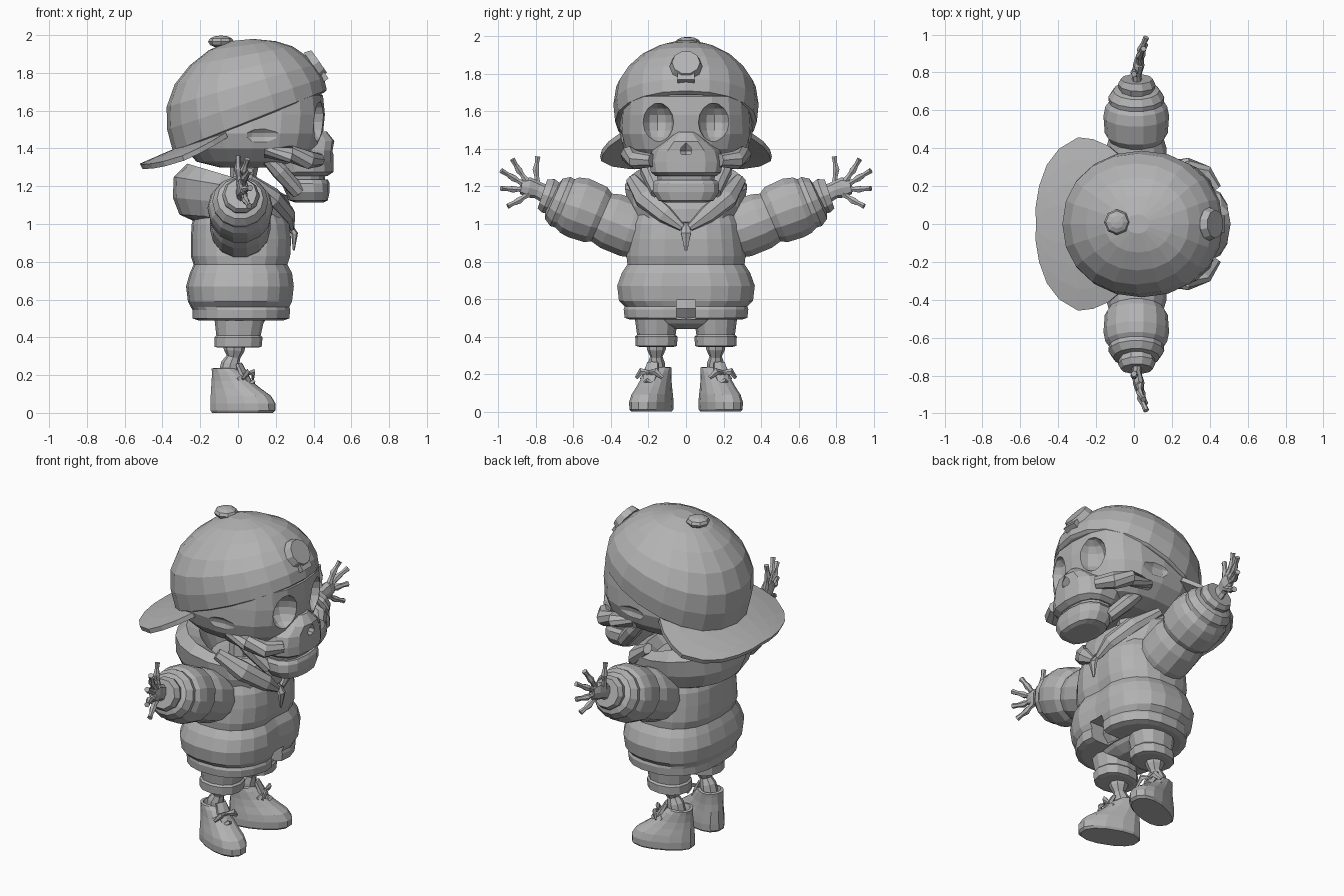
import bpy, bmesh, math
from mathutils import Vector, Matrix

grey = bpy.data.materials.new("plain_grey")
grey.diffuse_color = (0.45, 0.45, 0.45, 1)


def make(name, bm, mat=None):
    if mat is not None:
        bmesh.ops.transform(bm, matrix=mat, verts=bm.verts)
    bmesh.ops.recalc_face_normals(bm, faces=bm.faces)
    me = bpy.data.meshes.new(name)
    bm.to_mesh(me)
    bm.free()
    me.materials.append(grey)
    ob = bpy.data.objects.new(name, me)
    bpy.context.collection.objects.link(ob)
    return ob


def skin(rings):
    """Closed body through equal-sized rings of points."""
    bm = bmesh.new()
    loops = [[bm.verts.new(p) for p in r] for r in rings]
    n = len(loops[0])
    for a, b in zip(loops, loops[1:]):
        for i in range(n):
            j = (i + 1) % n
            bm.faces.new((a[i], a[j], b[j], b[i]))
    bm.faces.new(loops[0][::-1])
    bm.faces.new(loops[-1])
    return bm


def stack(name, levels, n=18, power=2.0, mat=None, seam=0.0):
    """Body from levels (back x, back z, front x, front z, half width)."""
    rings = []
    for xl, zl, xr, zr, w in levels:
        ring = []
        for i in range(n):
            a = 2 * math.pi * i / n
            c, s = [math.copysign(abs(t) ** (2 / power), t) for t in (math.cos(a), math.sin(a))]
            x = (xl + xr) / 2 + (xr - xl) / 2 * c - (seam if i == 0 else 0)
            ring.append((x, w * s, (zl + zr) / 2 + (zr - zl) / 2 * c))
        rings.append(ring)
    return make(name, skin(rings), mat)


def flat(levels):
    return [(xl, z, xr, z, w) for z, xl, xr, w in levels]


def tube(name, pts, radii, n=8, squash=1.0, mat=None):
    """Body along a path; squash scales the x radius."""
    pts = [Vector(p) for p in pts]
    rings = []
    for k, p in enumerate(pts):
        t = (pts[min(k + 1, len(pts) - 1)] - pts[max(k - 1, 0)]).normalized()
        u = (Vector((1, 0, 0)) - t * t.x).normalized()
        v = t.cross(u)
        r = radii[k]
        rings.append([p + u * r * squash * math.cos(2 * math.pi * i / n)
                      + v * r * math.sin(2 * math.pi * i / n) for i in range(n)])
    return make(name, skin(rings), mat)


def ball(name, loc, size, u=12, v=8):
    bm = bmesh.new()
    bmesh.ops.create_uvsphere(bm, u_segments=u, v_segments=v, radius=1)
    return make(name, bm, Matrix.Translation(loc) @ Matrix.Diagonal((*size, 1)))


def box(name, loc, size, rot=Matrix()):
    bm = bmesh.new()
    bmesh.ops.create_cube(bm, size=1)
    return make(name, bm, Matrix.Translation(loc) @ rot @ Matrix.Diagonal((*size, 1)))


def carve(targets, cutters):
    for ob in targets:
        bpy.context.view_layer.objects.active = ob
        for c in cutters:
            m = ob.modifiers.new("cut", 'BOOLEAN')
            m.operation, m.solver, m.object = 'DIFFERENCE', 'EXACT', c
            bpy.ops.object.modifier_apply(modifier=m.name)
    for c in cutters:
        bpy.data.objects.remove(c)


MIRROR = {1: Matrix(), -1: Matrix.Diagonal((1, -1, 1, 1))}

# Skull and upper jaw, with sockets, temples and nose carved out
skull = stack("skull", flat([
    (1.30, -.10, .26, .17), (1.33, -.22, .36, .26), (1.40, -.28, .425, .33),
    (1.48, -.31, .45, .355), (1.58, -.31, .46, .35), (1.68, -.29, .45, .34),
    (1.78, -.2, .32, .25)]), 20, 2.6)
upper_jaw = stack("upper_jaw", flat([
    (1.255, .22, .475, .165), (1.275, .2, .505, .19), (1.33, .18, .505, .2),
    (1.39, .18, .505, .185), (1.44, .2, .51, .12), (1.49, .25, .47, .06)]), 14, 2.6)
cutters = []
for s in (1, -1):
    cutters.append(ball("socket_cutter", (.46, .152 * s, 1.54), (.12, .088, .108)))
    cutters.append(ball("temple_cutter", (.14, .40 * s, 1.46), (.14, .075, .06)))
cutters.append(tube("nose_cutter", [(.48, 0, 1.37), (.48, 0, 1.39), (.48, 0, 1.47)],
                    [.028, .036, .004], 6, 1.6))
carve([skull, upper_jaw], cutters)

# Cheekbones, teeth and lower jaw
for s in (1, -1):
    tube("cheekbone", [(.14, .30, 1.38), (.28, .305, 1.37), (.37, .265, 1.34), (.43, .18, 1.34)],
         [.03, .045, .05, .035], 8, mat=MIRROR[s])
    tube("jaw_hinge", [(.14, .22, 1.36), (.22, .20, 1.28), (.32, .15, 1.17)],
         [.03, .045, .04], 8, mat=MIRROR[s])
stack("teeth", flat([(1.21, .24, .455, .15), (1.27, .24, .465, .16)]), 14, 2.6)
stack("lower_jaw", flat([
    (1.115, .30, .455, .11), (1.125, .27, .475, .15), (1.17, .25, .485, .18),
    (1.215, .23, .485, .18), (1.235, .23, .475, .165)]), 14, 2.6)
tube("neck", [(.02, 0, 1.0), (.02, 0, 1.2), (.04, 0, 1.36)], [.08, .065, .08], 8)

# Backwards cap: crown, button, badge and brim
stack("cap_crown", [
    (-.33, 1.385, .455, 1.695, .365), (-.345, 1.385, .47, 1.71, .378),
    (-.375, 1.50, .455, 1.775, .387), (-.378, 1.62, .41, 1.845, .372),
    (-.335, 1.74, .355, 1.895, .32), (-.255, 1.84, .29, 1.94, .245),
    (-.155, 1.92, .2, 1.968, .15), (-.04, 1.968, .08, 1.98, .05)], 20, 2.1)
ball("cap_button", (-.09, .01, 1.965), (.068, .068, .033), 8, 6)
tilt = Matrix.Rotation(math.radians(55), 4, 'Y')
bm = bmesh.new()
bmesh.ops.create_cone(bm, cap_ends=True, segments=10, radius1=.088, radius2=.075, depth=.04)
make("cap_badge", bm, Matrix.Translation((.413, 0, 1.85)) @ tilt)
box("cap_badge_lower", (.448, 0, 1.785), (.06, .09, .035), tilt)

bm = bmesh.new()
rows = []
for x, w in [(-.513, .09), (-.495, .2), (-.455, .31), (-.39, .395), (-.29, .455),
             (-.21, .445), (-.13, .41), (-.06, .35)]:
    ys = [w * (i / 4 - 1) for i in range(9)]
    rows.append([bm.verts.new((x, y, 1.53 + .434 * x - .27 * y * y)) for y in ys])
for a, b in zip(rows, rows[1:]):
    for i in range(8):
        bm.faces.new((a[i], a[i + 1], b[i + 1], b[i]))
brim = make("cap_brim", bm)
m = brim.modifiers.new("thickness", 'SOLIDIFY')
m.thickness, m.offset = .028, 0

# Padded jacket with hem, centre seam and front notch
jacket = stack("jacket", flat([
    (.49, -.21, .25, .30), (.50, -.24, .28, .33), (.545, -.24, .285, .335),
    (.56, -.25, .28, .33), (.59, -.265, .295, .36), (.67, -.275, .305, .37),
    (.74, -.255, .295, .345), (.785, -.235, .27, .315), (.83, -.25, .285, .32),
    (.92, -.25, .29, .31), (1.0, -.245, .28, .30), (1.08, -.22, .24, .27),
    (1.13, -.15, .17, .2)]), 22, 2.5, seam=.02)
carve([jacket], [box("notch_cutter", (.3, 0, .5), (.3, .1, .19))])
tube("zip_pull", [(.27, 0, 1.0), (.30, 0, .95), (.295, 0, .86)], [.02, .03, .008], 6, .6)

# Hood gathered round the neck, with collar flaps at the front
stack("hood", [
    (-.2, 1.0, .25, .97, .22), (-.31, 1.05, .285, 1.01, .28), (-.345, 1.14, .285, 1.08, .315),
    (-.34, 1.25, .26, 1.15, .33), (-.27, 1.32, .2, 1.18, .29), (-.2, 1.29, .15, 1.13, .22),
    (-.14, 1.14, .11, 1.07, .15)], 18, 2.2)
for s in (1, -1):
    tube("collar_flap", [(.285, .02, .98), (.27, .11, 1.05), (.19, .22, 1.14), (.06, .29, 1.24)],
         [.02, .05, .06, .035], 7, .7, MIRROR[s])

# Hips
stack("shorts_hips", flat([(.44, -.06, .08, .07), (.47, -.11, .13, .2),
                           (.55, -.14, .19, .28), (.62, -.13, .18, .26)]), 14, 2.3)

FINGERS = [((.01, .79, 1.20), (0, .80, 1.29), (.0, .79, 1.36)),
           ((.03, .85, 1.23), (.03, .89, 1.285), (.05, .925, 1.345)),
           ((.03, .86, 1.21), (.035, .92, 1.245), (.065, .985, 1.285)),
           ((.03, .86, 1.185), (.035, .92, 1.185), (.065, .985, 1.19)),
           ((.03, .84, 1.16), (.04, .89, 1.125), (.06, .95, 1.095))]
ARM = [(.20, .945, .14), (.30, .975, .158), (.40, 1.015, .157), (.45, 1.035, .142),
       (.48, 1.05, .163), (.57, 1.085, .17), (.62, 1.10, .16), (.645, 1.11, .142),
       (.67, 1.12, .145), (.705, 1.135, .12), (.715, 1.14, .085)]

for s in (1, -1):
    M = MIRROR[s]
    # Sleeve, cuff and bony hand
    tube("sleeve", [(.012, y, z) for y, z, r in ARM], [r for y, z, r in ARM], 14, 1.02, M)
    tube("cuff", [(.012, .70, 1.135), (.015, .735, 1.15), (.015, .765, 1.16)],
         [.09, .1, .085], 10, 1, M)
    tube("palm", [(.015, .74, 1.155), (.015, .79, 1.18), (.025, .84, 1.195), (.03, .88, 1.2)],
         [.05, .045, .055, .04], 8, .55, M)
    for base, mid, tip in FINGERS:
        mid, tip = Vector(mid), Vector(tip)
        tube("finger", [base, mid.lerp(Vector(base), .4), mid, mid.lerp(tip, .5), tip],
             [.02, .014, .02, .013, .016], 6, 1, M)

    # Shorts leg with turned-up hem, and shin bone
    leg = Matrix.Translation((0, .158 * s, 0))
    stack("shorts_leg", flat([(.345, -.1, .1, .09), (.35, -.125, .125, .11), (.40, -.125, .13, .113),
                              (.41, -.115, .12, .103), (.50, -.125, .14, .115),
                              (.58, -.12, .14, .11)]), 12, 2.3, leg)
    tube("shin", [(-.02, 0, .38), (-.02, 0, .33), (-.025, 0, .295), (-.04, 0, .26), (-.05, 0, .2)],
         [.055, .05, .033, .045, .05], 8, 1.1, leg)

    # Shoe turned outwards, with tongue and laces
    foot = M @ Matrix.Translation((-.06, .15, 0)) @ Matrix.Rotation(math.radians(22), 4, 'Z') \
        @ Matrix.Translation((.06, 0, 0))
    stack("shoe", flat([(0, -.14, .20, .088), (.012, -.15, .215, .096), (.05, -.15, .215, .098),
                        (.09, -.148, .19, .092), (.13, -.145, .13, .082), (.17, -.14, .075, .075),
                        (.215, -.138, .03, .072), (.235, -.138, 0, .07),
                        (.238, -.12, -.02, .055), (.20, -.11, -.03, .045)]), 14, 2.3, foot)
    tube("shoe_tongue", [(.09, 0, .13), (.04, 0, .20), (.01, 0, .26)],
         [.03, .045, .035], 6, .4, foot)
    for x, z, w in ((.09, .155, .05), (.055, .195, .06)):
        tube("lace", [(x - .03, -w, z - .02), (x, 0, z + .01), (x - .03, w, z - .02)],
             [.01, .014, .01], 5, 1, foot)
    for d in (1, -1):
        tube("lace_bow", [(.06, 0, .21), (.075, .04 * d, .215), (.06, .075 * d, .18)],
             [.008, .02, .01], 5, .6, foot)
